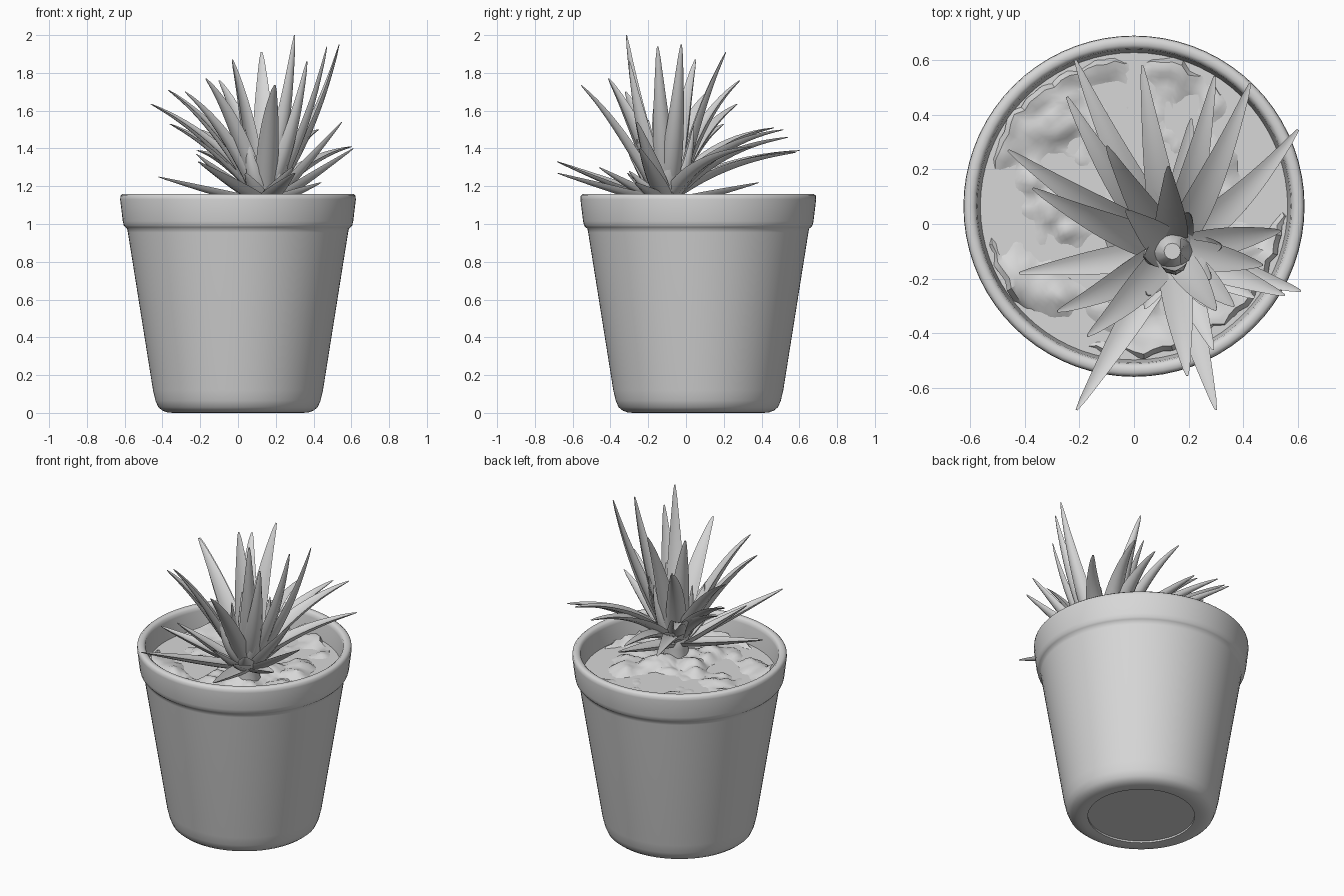
import bpy, bmesh, math
from mathutils import Vector, noise

cube = bpy.data.objects.get("Cube")
if cube:
    bpy.data.objects.remove(cube, do_unlink=True)

SHADE = (0.68, 0.68, 0.68, 1)
grey = bpy.data.materials.new("plain_grey")
grey.use_nodes = True
grey.diffuse_color = SHADE
grey.node_tree.nodes["Principled BSDF"].inputs["Base Color"].default_value = SHADE

POT_Y = 0.065                      # pot axis offset
HEART = Vector((0.14, -0.1, 0))    # middle of the plant


def finish(bm, name, angle=50):
    """Turn a bmesh into a smooth-shaded object."""
    bmesh.ops.recalc_face_normals(bm, faces=bm.faces)
    mesh = bpy.data.meshes.new(name)
    bm.to_mesh(mesh)
    bm.free()
    mesh.materials.append(grey)
    obj = bpy.data.objects.new(name, mesh)
    bpy.context.collection.objects.link(obj)
    bpy.ops.object.select_all(action='DESELECT')
    obj.select_set(True)
    bpy.context.view_layer.objects.active = obj
    bpy.ops.object.shade_smooth_by_angle(angle=math.radians(angle))


def bridge(bm, rings):
    """Join closed rings of equal length with quads."""
    for a, b in zip(rings, rings[1:]):
        n = len(a)
        for i in range(n):
            j = (i + 1) % n
            bm.faces.new((a[i], a[j], b[j], b[i]))


def lathe(name, profile, centre, sides):
    """Revolve a profile and cap both ends."""
    bm = bmesh.new()
    rings = []
    for r, z in profile:
        rings.append([bm.verts.new((centre[0] + r * math.cos(math.tau * i / sides),
                                    centre[1] + r * math.sin(math.tau * i / sides), z))
                      for i in range(sides)])
    bridge(bm, rings)
    bm.faces.new(rings[0])
    bm.faces.new(rings[-1])
    finish(bm, name)


# Pot: recessed base, rounded foot, tapering wall, thick collar, inner wall
pot_profile = [
    (0.31, 0.015), (0.31, 0.004), (0.345, 0), (0.375, 0.003), (0.4, 0.012), (0.422, 0.03),
    (0.437, 0.065), (0.45, 0.12), (0.583, 0.955), (0.587, 0.975), (0.597, 0.983),
    (0.605, 0.993), (0.61, 1.015), (0.624, 1.13), (0.622, 1.15), (0.61, 1.16),
    (0.59, 1.16), (0.577, 1.15), (0.573, 1.13), (0.562, 1.02)]
lathe("pot", pot_profile, (0, POT_Y), 72)


# Soil: disc of coarse lumps with a ragged edge
def soil_height(x, y):
    p = Vector((x, y, 0.3))
    lump = noise.voronoi(p * 6)[0][0]
    fine = noise.voronoi(p * 13)[0][0]
    return 1.09 - 0.08 * lump - 0.03 * fine + 0.04 * noise.noise(p * 5)


bm = bmesh.new()
rings, sides, steps = [], 96, 30
for k in range(1, steps + 1):
    ring = []
    for i in range(sides):
        a = math.tau * i / sides
        ragged = 0.03 * noise.noise(Vector((math.cos(a), math.sin(a), 0)) * 9)
        r = (0.55 + ragged) * k / steps
        x, y = r * math.cos(a), r * math.sin(a)
        z = soil_height(x, y) - (0.03 if k == steps else 0)
        ring.append(bm.verts.new((x, y + POT_Y, z)))
    rings.append(ring)
bridge(bm, rings)
bm.faces.new(rings[0])
finish(bm, "soil", 35)

# Stem under the rosette
lathe("stem", [(0.075, 1.0), (0.07, 1.1), (0.08, 1.18), (0.03, 1.26)], HEART, 12)

# Leaf cross-section: channelled top, rounded keel
SECTION = [(-1, .2), (-.55, .04), (0, -.04), (.55, .04), (1, .2),
           (.7, -.32), (0, -.6), (-.7, -.32)]


def leaf(bm, tip, base_z, half, out, up, sway):
    """Tapering leaf along a bent path from the heart to its tip."""
    tip = Vector(tip)
    d = tip - HEART
    d.z = 0
    d.normalize()
    base = HEART + d * 0.05
    base.z = base_z
    span = tip - base
    ctrl = base + Vector((span.x * out, span.y * out - sway, span.z * up))
    rings, steps = [], 14
    for k in range(steps + 1):
        t = k / steps
        p = base * (1 - t) ** 2 + ctrl * 2 * t * (1 - t) + tip * t * t
        tangent = ((ctrl - base) * (1 - t) + (tip - ctrl) * t).normalized()
        side = Vector((-d.y, d.x, 0))
        side = (side - tangent * side.dot(tangent)).normalized()
        normal = tangent.cross(side)
        w = half * (0.13 + 0.87 * (1 - t) ** 0.85) * (0.85 + 1.2 * t * (1 - t))
        w *= 1 if k < steps else 0.6
        rings.append([bm.verts.new(p + side * (u * w) + normal * (v * w)) for u, v in SECTION])
    bridge(bm, rings)
    bm.faces.new(rings[0])
    bm.faces.new(rings[-1])


# Tiers: name, base height, half width, outward bend, upward bend, sway, tips
tiers = [
    ("lower_leaves", 1.13, 0.06, 0.5, 0.5, 0, [
        (-.21, -.68, 1.33), (.3, -.68, 1.27), (-.42, -.18, 1.25), (.61, -.245, 1.4),
        (.21, .385, 1.22), (.55, -.26, 1.54), (.44, -.27, 1.22),
        (.29, -.46, 1.3), (-.22, -.3, 1.37), (.26, -.3, 1.28), (.04, -.31, 1.27)]),
    ("arching_leaves", 1.17, 0.066, 0.5, 0.85, 0.08, [
        (-.215, .6, 1.39), (-.245, .465, 1.51), (.03, .58, 1.38), (.295, .54, 1.46),
        (.425, .515, 1.5), (.6, .345, 1.41)]),
    ("rising_leaves", 1.18, 0.066, 0.46, 0.7, 0.03, [
        (-.46, .27, 1.635), (-.37, .13, 1.71), (-.1, .285, 1.76), (-.28, -.32, 1.7),
        (-.17, -.41, 1.77), (.195, -.555, 1.735), (-.36, .2, 1.53)]),
    ("upright_leaves", 1.18, 0.062, 0.65, 0.45, 0, [
        (.3, -.315, 2.0), (.535, -.025, 1.95), (.47, -.15, 1.94), (.365, -.3, 1.86)]),
    ("back_upright_leaves", 1.18, 0.068, 0.4, 0.6, 0, [
        (.125, .21, 1.91), (-.03, .05, 1.87)]),
    ("heart_leaves", 1.15, 0.055, 0.8, 0.45, 0, [
        (.32, -.08, 1.5), (.28, -.2, 1.55), (.05, -.26, 1.45), (.2, .04, 1.52),
        (.04, -.12, 1.5), (.15, -.17, 1.62), (.17, -.1, 1.55)]),
]
for name, base_z, half, out, up, sway, tips in tiers:
    bm = bmesh.new()
    for tip in tips:
        leaf(bm, tip, base_z, half, out, up, sway)
    finish(bm, name)
